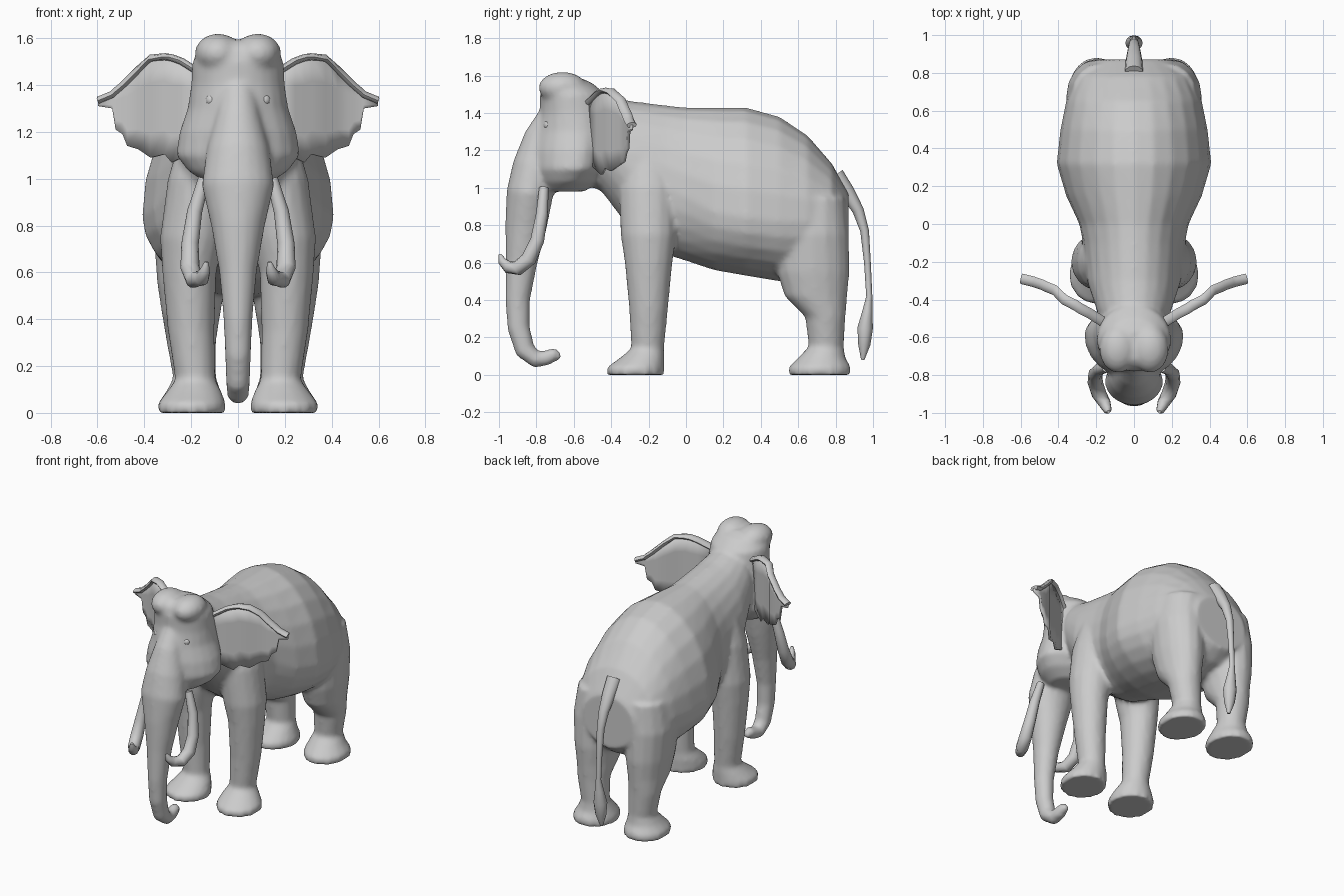
import bpy
import bmesh
from math import cos, sin, pi
from mathutils import Vector, Matrix

default_cube = bpy.data.objects.get("Cube")
if default_cube:
    bpy.data.objects.remove(default_cube, do_unlink=True)

X, Y, Z = Vector((1, 0, 0)), Vector((0, 1, 0)), Vector((0, 0, 1))

# Single hide colour
hide = bpy.data.materials.new("grey_hide")
hide.use_nodes = True
hide.diffuse_color = (.6, .6, .6, 1)
shader = next(n for n in hide.node_tree.nodes if n.type == 'BSDF_PRINCIPLED')
shader.inputs["Base Color"].default_value = hide.diffuse_color
shader.inputs["Roughness"].default_value = .8


def egg(centre, u, v, width, ahead, behind, sides):
    """Closed ring with a different reach on each side of its widest line."""
    angles = [2 * pi * i / sides for i in range(sides)]
    return [centre + u * width * cos(a) + v * sin(a) * (ahead if sin(a) > 0 else behind)
            for a in angles]


def loft(bm, rings):
    """Skin a list of rings and cap both ends."""
    loops = [[bm.verts.new(p) for p in ring] for ring in rings]
    for low, high in zip(loops, loops[1:]):
        for i in range(len(low)):
            j = (i + 1) % len(low)
            bm.faces.new((low[i], low[j], high[j], high[i]))
    bm.faces.new(loops[0])
    bm.faces.new(loops[-1])


def tube(bm, path, radii, reference=X, sides=12):
    """Tapered tube; each radius is a (across, deep) pair."""
    points = [Vector(p) for p in path]
    rings = []
    for i, point in enumerate(points):
        following = points[min(i + 1, len(points) - 1)]
        tangent = (following - points[max(i - 1, 0)]).normalized()
        u = (reference - tangent * reference.dot(tangent)).normalized()
        across, deep = radii[i]
        rings.append(egg(point, u, tangent.cross(u), across, deep, deep, sides))
    loft(bm, rings)


def finish(name, bm, side=1, angle=pi / 3):
    """Turn a bmesh into a smooth shaded object, flipped for the right side."""
    for vert in bm.verts:
        vert.co.x *= side
    bmesh.ops.recalc_face_normals(bm, faces=bm.faces)
    mesh = bpy.data.meshes.new(name)
    bm.to_mesh(mesh)
    bm.free()
    mesh.materials.append(hide)
    part = bpy.data.objects.new(name, mesh)
    bpy.context.collection.objects.link(part)
    bpy.ops.object.select_all(action='DESELECT')
    part.select_set(True)
    bpy.context.view_layer.objects.active = part
    bpy.ops.object.shade_smooth_by_angle(angle=angle)
    return part


skin = bmesh.new()

# Neck, barrel and rump: y, top, widest height, bottom, half width
torso = [(-.6, 1.5, 1.3, 1.05, .15), (-.45, 1.5, 1.25, .98, .2),
         (-.3, 1.465, 1.1, .78, .25), (-.1, 1.44, 1, .64, .27),
         (0, 1.43, .95, .61, .29), (.15, 1.43, .87, .56, .36),
         (.32, 1.43, .84, .53, .41), (.5, 1.38, .82, .5, .39),
         (.65, 1.28, .82, .49, .36), (.78, 1.13, .82, .53, .31),
         (.87, .97, .8, .6, .2)]
loft(skin, [egg(Vector((0, y, mid)), X, Z, w, top - mid, mid - low, 24)
            for y, top, mid, low, w in torso])

# Skull and cheeks: z, front, widest y, back, half width
skull = [(1.59, -.72, -.65, -.57, .1), (1.56, -.76, -.64, -.5, .16),
         (1.5, -.78, -.62, -.43, .195), (1.4, -.78, -.6, -.4, .2),
         (1.3, -.8, -.58, -.4, .215), (1.2, -.82, -.58, -.42, .25),
         (1.1, -.82, -.59, -.44, .265), (1.03, -.8, -.62, -.48, .21),
         (.98, -.77, -.65, -.54, .13)]
loft(skin, [egg(Vector((0, mid, z)), X, Y, w, back - mid, mid - front, 24)
            for z, front, mid, back, w in skull])

# Twin crown bumps
for side in (1, -1):
    place = Matrix.Translation((side * .085, -.66, 1.535)) @ Matrix.Diagonal((.1, .13, .085, 1))
    bmesh.ops.create_uvsphere(skin, u_segments=16, v_segments=10, radius=1, matrix=place)

# Trunk: y, z, half width, half depth
trunk = [(-.69, 1.43, .07, .07), (-.77, 1.27, .095, .095), (-.8, 1.12, .135, .125),
         (-.835, .97, .155, .125), (-.855, .8, .115, .112), (-.88, .6, .08, .085),
         (-.9, .4, .062, .066), (-.895, .25, .056, .06), (-.86, .13, .052, .055),
         (-.8, .08, .047, .045), (-.74, .092, .042, .042), (-.7, .11, .034, .036),
         (-.67, .09, .018, .018)]
tube(skin, [(0, y, z) for y, z, _, _ in trunk], [row[2:] for row in trunk], sides=20)

# Legs: z, centre y, half depth, centre x, half width
front_leg = [(1.2, -.2, .1, .14, .1), (1, -.2, .16, .16, .14),
             (.75, -.2, .15, .195, .138), (.6, -.2, .128, .208, .116),
             (.35, -.2, .104, .2, .1), (.14, -.205, .088, .182, .086),
             (.09, -.235, .12, .187, .118), (.04, -.27, .154, .198, .146),
             (0, -.27, .154, .198, .146)]
hind_leg = [(.95, .68, .17, .17, .16), (.75, .67, .2, .2, .16),
            (.55, .68, .195, .2, .145), (.42, .695, .168, .2, .125),
            (.31, .745, .108, .2, .107), (.15, .75, .094, .185, .092),
            (.09, .725, .128, .19, .118), (.04, .715, .168, .198, .146),
            (0, .715, .168, .198, .146)]
for leg in (front_leg, hind_leg):
    for side in (1, -1):
        loft(skin, [egg(Vector((side * x, y, z)), X, Y, w, d, d, 16)
                    for z, y, d, x, w in leg])

# Fuse the overlapping forms into one continuous hide
body = finish("body", skin)
fuse = body.modifiers.new("fuse", 'REMESH')
fuse.mode = 'VOXEL'
fuse.voxel_size = .015
fuse.use_smooth_shade = True
soften = body.modifiers.new("soften", 'SMOOTH')
soften.factor = .5
soften.iterations = 6

# Tail with a tuft
tail = [(.8, 1.07, .05), (.86, .98, .045), (.92, .88, .034), (.955, .77, .026),
        (.97, .6, .02), (.98, .42, .018), (.97, .34, .03), (.958, .25, .046),
        (.953, .16, .036), (.945, .08, .01)]
bm = bmesh.new()
tube(bm, [(0, y, z) for y, z, _ in tail], [(r, r * .9) for _, _, r in tail])
finish("tail", bm)

# Ear blade columns: x, y, top edge, bottom edge
ear = [(.16, -.52, 1.45, 1.14), (.24, -.47, 1.5, 1.09), (.28, -.45, 1.515, 1.07),
       (.31, -.43, 1.52, 1.105), (.37, -.4, 1.515, 1.09), (.42, -.35, 1.47, 1.125),
       (.47, -.33, 1.42, 1.14), (.49, -.32, 1.4, 1.19), (.52, -.31, 1.375, 1.21),
       (.535, -.305, 1.36, 1.3), (.595, -.29, 1.335, 1.31)]
tusk = [(.145, -.76, 1, .025), (.185, -.77, .86, .032), (.205, -.795, .72, .037),
        (.205, -.84, .62, .041), (.185, -.9, .57, .04), (.155, -.95, .575, .033),
        (.14, -.985, .61, .022), (.135, -.995, .645, .008)]

for label, side in (("left", 1), ("right", -1)):
    # Thin blade hanging from the top edge
    bm = bmesh.new()
    steps = 4
    columns = [[bm.verts.new((x, y, top + (low - top) * k / steps)) for k in range(steps + 1)]
               for x, y, top, low in ear]
    for a, b in zip(columns, columns[1:]):
        for k in range(steps):
            bm.faces.new((a[k], b[k], b[k + 1], a[k + 1]))
    blade = finish("ear_" + label, bm, side)
    thick = blade.modifiers.new("thickness", 'SOLIDIFY')
    thick.thickness = .016
    thick.offset = 0

    # Rolled upper rim
    bm = bmesh.new()
    tube(bm, [(x, y, top) for x, y, top, _ in ear], [(.028, .016)] * len(ear), Y, 8)
    finish("ear_rim_" + label, bm, side)

    # Tusk sweeping down, then forward and inward
    bm = bmesh.new()
    tube(bm, [row[:3] for row in tusk], [(row[3], row[3]) for row in tusk])
    finish("tusk_" + label, bm, side)

    # Eye
    bm = bmesh.new()
    bmesh.ops.create_uvsphere(bm, u_segments=12, v_segments=8, radius=.026,
                              matrix=Matrix.Translation((.113, -.735, 1.335)))
    finish("eye_" + label, bm, side)
